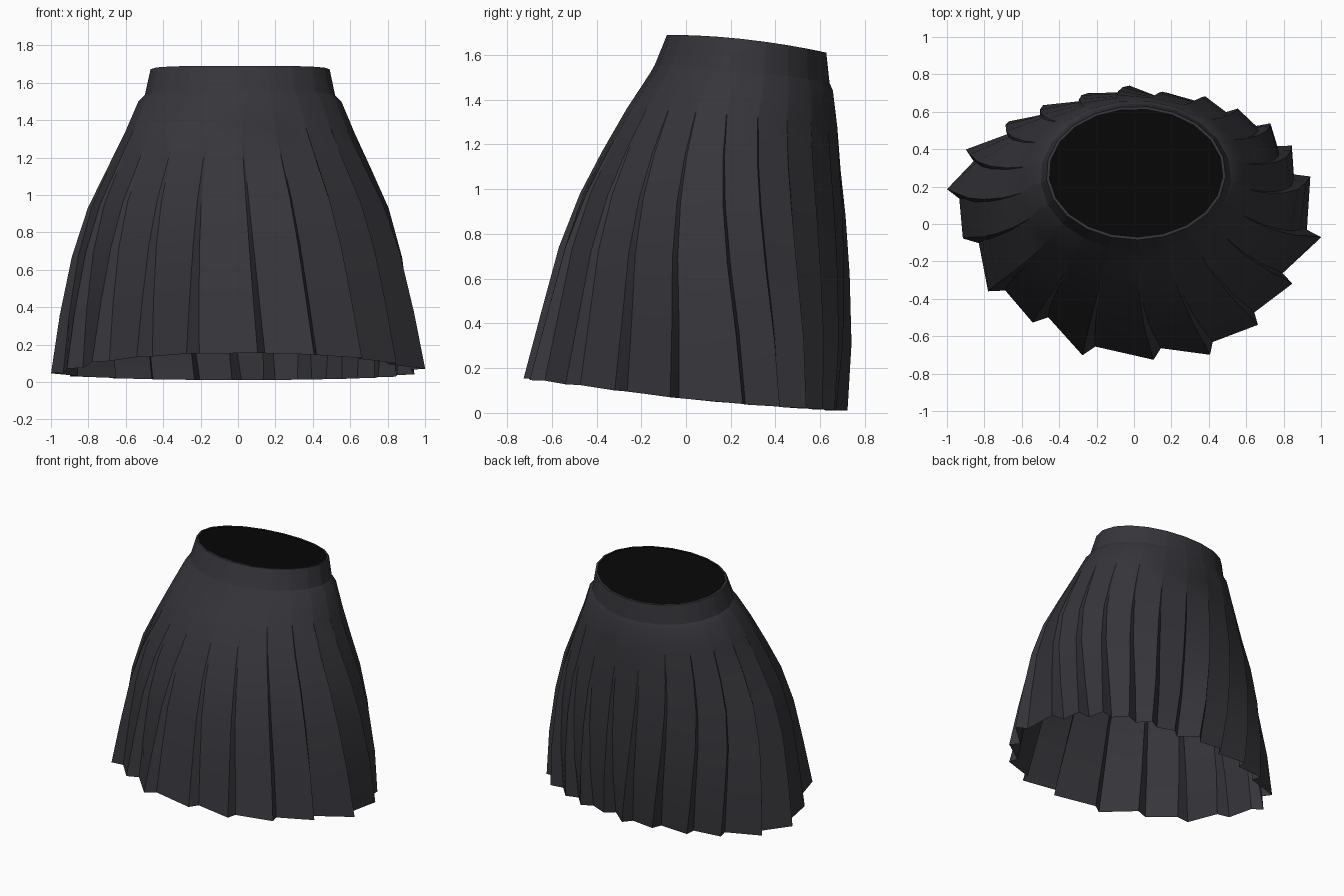
import bpy
import bmesh
from math import sin, cos, radians

cube = bpy.data.objects.get("Cube")
if cube:
    bpy.data.objects.remove(cube, do_unlink=True)


def make_material(name, colour):
    material = bpy.data.materials.new(name)
    material.use_nodes = True
    material.diffuse_color = colour
    shader = material.node_tree.nodes["Principled BSDF"]
    shader.inputs["Base Color"].default_value = colour
    shader.inputs["Roughness"].default_value = 0.8
    return material


charcoal = make_material("charcoal cloth", (0.036, 0.036, 0.043, 1))
black = make_material("black lining", (0.002, 0.002, 0.002, 1))

# Outer corner of every pleat at the hem: angle and relative radius
PLEATS = [(-84, 1), (-67, 1.04), (-48, .99), (-27, .95), (-5, 1.005), (21, 1.01), (35, 1.03),
          (46, 1.05), (57, 1.02), (67, 1.01), (78, .96), (89, 1.01), (102, .98),
          (117, 1), (131, 1.02), (148, 1.06), (165, 1.035), (186, .92), (212, .92),
          (233, .9), (254, 1)]
FIRST_ANGLE = -89
FOLD_DEPTH = 0.08
FOLD_ANGLE = 3

# Ring levels: front y, front z, back y, back z, half width
RIM_LEVEL = (-.072, 1.69, .617, 1.61, .467)
BAND_LEVELS = [RIM_LEVEL,
               (-.085, 1.69, .63, 1.61, .48),
               (-.14, 1.555, .645, 1.475, .51)]
SKIRT_LEVELS = [BAND_LEVELS[-1],
                (-.16, 1.52, .66, 1.44, .545),
                (-.265, 1.36, .68, 1.28, .615),
                (-.375, 1.17, .695, 1.09, .705),
                (-.475, .98, .715, .88, .8),
                (-.57, .74, .73, .62, .88),
                (-.65, .45, .735, .31, .945),
                (-.73, .155, .715, .01, 1)]
PLEAT_TOP = 1.36
HEM = SKIRT_LEVELS[-1][1]


def ring_point(level, angle, radius):
    """Point on a tilted oval ring, arched at the waist and sagging at the hem."""
    front_y, front_z, back_y, back_z, half_width = level
    across, along = cos(radians(angle)), sin(radians(angle))
    middle, depth = (front_y + back_y) / 2, (back_y - front_y) / 2
    arch = 0.025 * (front_z - 0.92) * across ** 2
    return (half_width * radius * across + 0.007 * (front_z - HEM),
            middle + depth * radius * along,
            front_z + (back_z - front_z) * (1 + along) / 2 + arch)


def ring_points(level):
    """Tip and valley of each pleat; even at the waist, fanned out at the hem."""
    spread = max(0, (PLEAT_TOP - level[1]) / (PLEAT_TOP - HEM))
    points = []
    for i, (hem_angle, tip) in enumerate(PLEATS):
        even_angle = FIRST_ANGLE + i * 360 / len(PLEATS)
        angle = even_angle + (hem_angle - even_angle) * spread
        radius = 1 + (tip - 1) * spread
        points.append(ring_point(level, angle, radius))
        points.append(ring_point(level, angle + FOLD_ANGLE * (0.1 + 0.9 * spread),
                                 radius - FOLD_DEPTH * spread))
    return points


def finish(name, bm, material):
    mesh = bpy.data.meshes.new(name)
    bm.to_mesh(mesh)
    bm.free()
    obj = bpy.data.objects.new(name, mesh)
    bpy.context.collection.objects.link(obj)
    mesh.materials.append(material)
    bpy.ops.object.select_all(action="DESELECT")
    obj.select_set(True)
    bpy.context.view_layer.objects.active = obj
    bpy.ops.object.shade_smooth_by_angle(angle=radians(30))


def loft(name, levels):
    """Join rings into a tube, with hard creases along the open pleats."""
    bm = bmesh.new()
    rings = [[bm.verts.new(p) for p in ring_points(level)] for level in levels]
    for level, upper, lower in zip(levels, rings, rings[1:]):
        for i in range(len(upper)):
            j = (i + 1) % len(upper)
            bm.faces.new((upper[i], lower[i], lower[j], upper[j]))
            if level[1] <= PLEAT_TOP:
                bm.edges.get((upper[i], lower[i])).smooth = False
    finish(name, bm, charcoal)


# Pleated cloth and waistband with a thin rim
loft("pleated_skirt", SKIRT_LEVELS)
loft("waistband", BAND_LEVELS)

# Dark panel closing the waist just under the rim
bm = bmesh.new()
bm.faces.new([bm.verts.new((x, y, z - 0.004)) for x, y, z in ring_points(RIM_LEVEL)])
finish("waist_lining", bm, black)
